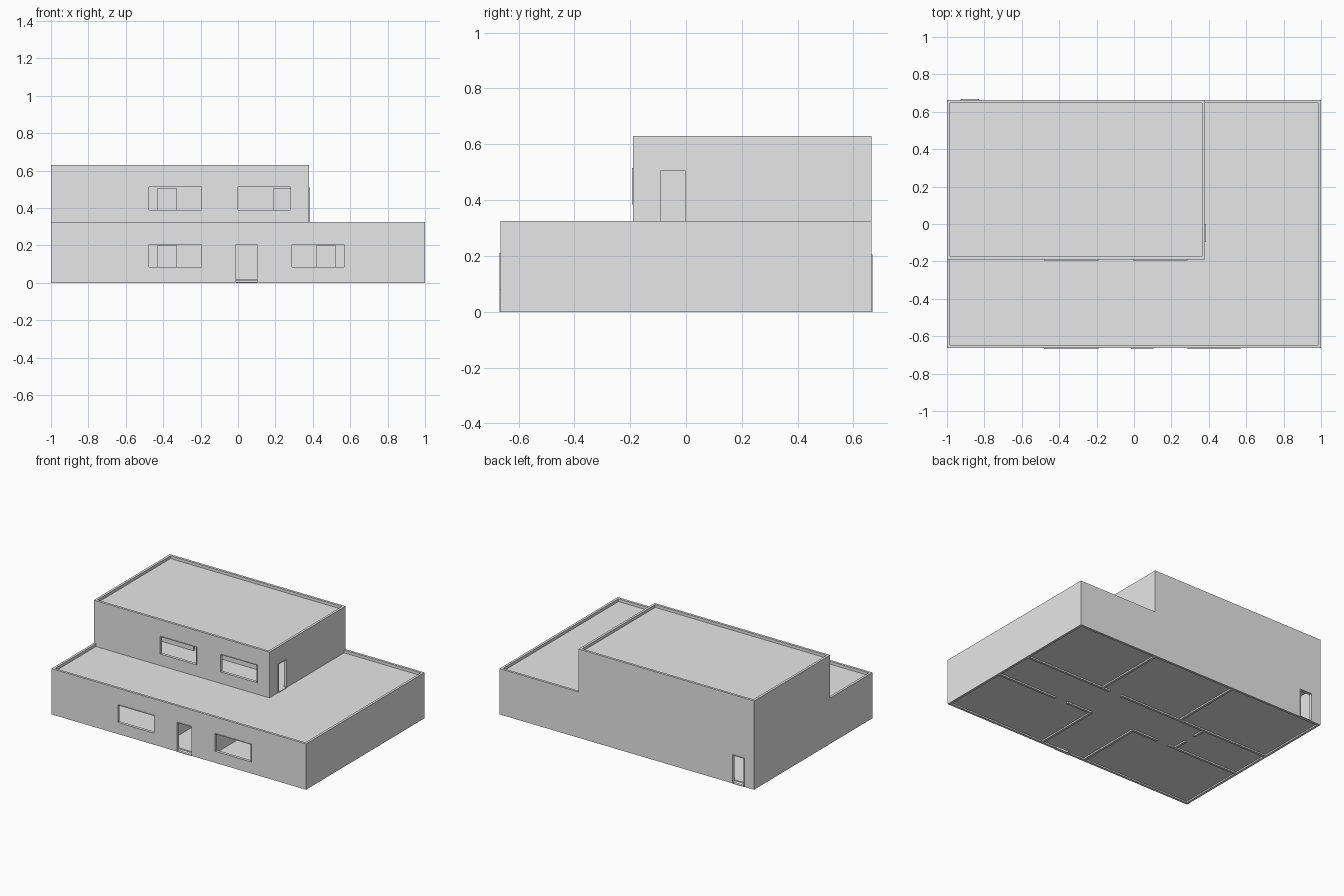
import bpy
import bmesh

if "Cube" in bpy.data.objects:
    bpy.data.objects.remove(bpy.data.objects["Cube"], do_unlink=True)

# One plain wall colour
grey = bpy.data.materials.new("light_grey")
grey.use_nodes = True
grey.diffuse_color = (0.8, 0.8, 0.8, 1)
grey.node_tree.nodes["Principled BSDF"].inputs["Base Color"].default_value = (0.8, 0.8, 0.8, 1)

T = 0.017        # wall thickness
LIP = 0.004      # how far the trims stand out
H = 0.325        # storey wall height, parapet included
STOREY = 0.305   # floor to floor
FRONT, BACK = -0.664, 0.664
UP_FRONT, UP_RIGHT = -0.19, 0.38
HALL = 0.125     # rear wall of the hall
ROOM = -0.165    # front wall of the hall


def boxes(name, spans):
    """One mesh of boxes, each given as x0, x1, y0, y1, z0, z1."""
    bm = bmesh.new()
    for x0, x1, y0, y1, z0, z1 in spans:
        vs = bmesh.ops.create_cube(bm, size=1)["verts"]
        bmesh.ops.scale(bm, vec=(x1 - x0, y1 - y0, z1 - z0), verts=vs)
        bmesh.ops.translate(bm, vec=((x0 + x1) / 2, (y0 + y1) / 2, (z0 + z1) / 2), verts=vs)
    mesh = bpy.data.meshes.new(name)
    bm.to_mesh(mesh)
    bm.free()
    mesh.materials.append(grey)
    ob = bpy.data.objects.new(name, mesh)
    bpy.context.collection.objects.link(ob)
    return ob


def cut(ob, spans):
    """Cut separate boxes out of an object."""
    cutter = boxes("cutter", spans)
    mod = ob.modifiers.new("openings", "BOOLEAN")
    mod.operation, mod.solver, mod.object = "DIFFERENCE", "EXACT", cutter
    bpy.context.view_layer.objects.active = ob
    bpy.ops.object.modifier_apply(modifier=mod.name)
    bpy.data.objects.remove(cutter, do_unlink=True)


def opening(name, a, b, z0, z1, wall, out, axis="x"):
    """Thin trim around an opening; returns the span to cut from the wall."""
    def span(p, q, r, s, low, high):
        return (p, q, r, s, low, high) if axis == "x" else (r, s, p, q, low, high)
    near, far = sorted((wall - out * T, wall + out * LIP))
    w = 0.004
    trim = boxes(name, [span(a, b, near, far, z0, z1)])
    cut(trim, [span(a + w, b - w, near - 0.1, far + 0.1, z0 + w, z1 - w)])
    return span(a, b, wall - 0.05, wall + 0.05, z0, z1)


def shell(name, x0, x1, y0, y1, z, holes):
    ob = boxes(name, [(x0, x1, y0, y1, z, z + H)])
    cut(ob, [(x0 + T, x1 - T, y0 + T, y1 - T, z - 0.1, z + H + 0.1)])
    cut(ob, holes)


def x_wall(name, x0, x1, y, z, doors=()):
    """Partition running along x, with doorways."""
    ob = boxes(name, [(x0, x1, y - T / 2, y + T / 2, z, z + STOREY - 0.02)])
    if doors:
        cut(ob, [(a, b, y - 0.1, y + 0.1, z - 0.1, z + 0.2) for a, b in doors])


def y_wall(name, x, y0, y1, z, doors=()):
    """Partition running along y, with doorways."""
    ob = boxes(name, [(x - T / 2, x + T / 2, y0, y1, z, z + STOREY - 0.02)])
    if doors:
        cut(ob, [(x - 0.1, x + 0.1, a, b, z - 0.1, z + 0.2) for a, b in doors])


# Ground storey outer walls
shell("ground_walls", -1, 1, FRONT, BACK, 0, [
    opening("front_window_right", -0.48, -0.19, 0.08, 0.21, FRONT, -1),
    opening("front_window_left", 0.285, 0.57, 0.08, 0.21, FRONT, -1),
    opening("front_door_frame", -0.015, 0.105, 0.0, 0.21, FRONT, -1),
    opening("back_door_frame", -0.925, -0.83, 0.0, 0.205, BACK, 1),
])

# Upper storey outer walls
shell("upper_walls", -1, UP_RIGHT, UP_FRONT, BACK, STOREY, [
    opening("upper_window_right", -0.48, -0.19, 0.385, 0.515, UP_FRONT, -1),
    opening("upper_window_left", -0.005, 0.285, 0.385, 0.515, UP_FRONT, -1),
    opening("terrace_door_frame", -0.095, 0.0, STOREY, 0.51, UP_RIGHT, 1, "y"),
])

# Floor and roof slabs, set inside the walls
X0, X1, Y0, Y1 = -1 + T, 1 - T, FRONT + T, BACK - T
boxes("ground_floor", [(X0, X1, Y0, Y1, 0.01, 0.02)])
boxes("terrace_slab", [(X0, X1, Y0, Y1, STOREY - 0.02, STOREY)])
boxes("upper_roof", [(X0, UP_RIGHT - T, UP_FRONT + T, Y1, 2 * STOREY - 0.02, 2 * STOREY)])

# Ground partitions
x_wall("hall_rear_wall", X0, X1, HALL, 0, [(0.21, 0.31)])
x_wall("front_left_room_wall", 0.22, X1, ROOM, 0, [(0.42, 0.52)])
x_wall("front_right_room_wall", X0, -0.13, ROOM, 0, [(-0.43, -0.33)])
y_wall("front_left_room_side", 0.22, Y0, ROOM, 0)
y_wall("front_right_room_side", -0.13, Y0, ROOM, 0)
y_wall("rear_left_room_side", 0.37, HALL, Y1, 0)
y_wall("rear_right_room_side", -0.275, HALL, Y1, 0)
y_wall("hall_end_wall", -0.48, ROOM, HALL, 0, [(-0.06, 0.03)])

# Upper partitions
x_wall("upper_hall_wall", X0, UP_RIGHT - T, HALL, STOREY, [(-0.43, -0.33), (0.19, 0.285)])
y_wall("upper_room_divider", -0.13, HALL, Y1, STOREY)
